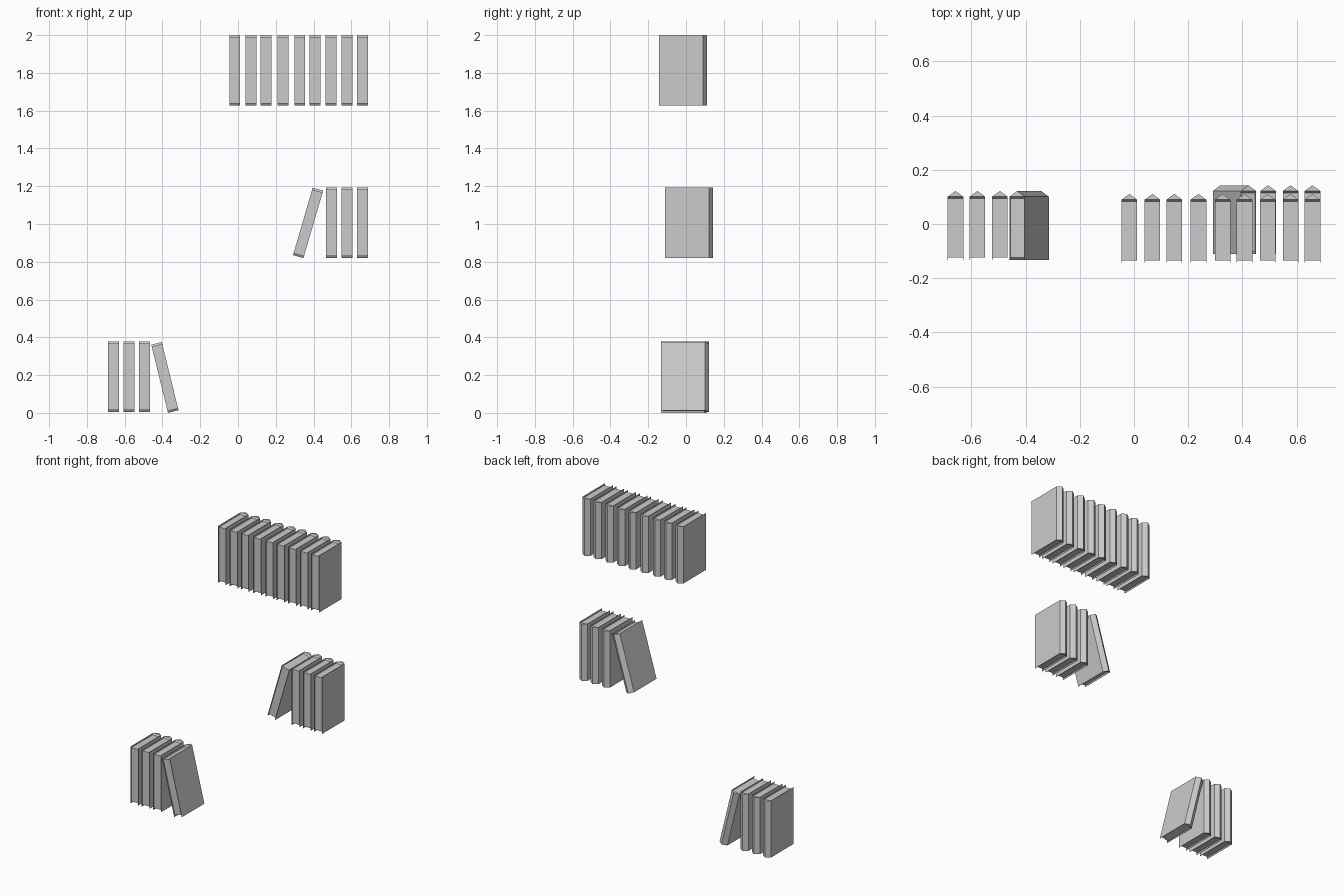
import bpy, bmesh, math
from mathutils import Vector

if "Cube" in bpy.data.objects:
    bpy.data.objects.remove(bpy.data.objects["Cube"])

W, H = 0.0575, 0.372          # book thickness and height
FRONT, SHOULDER, PEAK = -0.127, 0.106, 0.127   # local depth positions
BOARD, INSET = 0.0015, 0.01   # cover board thickness, page recess


def prism(bm, profile, axis):
    """Extrude a closed profile of 3D points along axis."""
    face = bm.faces.new([bm.verts.new(p) for p in profile])
    ext = bmesh.ops.extrude_face_region(bm, geom=[face])
    verts = [g for g in ext["geom"] if isinstance(g, bmesh.types.BMVert)]
    bmesh.ops.translate(bm, verts=verts, vec=Vector(axis))


def make_book_mesh():
    bm = bmesh.new()
    w, h = W / 2, H / 2
    # hard cover: two thin boards joined by a ridged spine
    cover = [(-w, FRONT), (-w, SHOULDER), (0, PEAK), (w, SHOULDER), (w, FRONT),
             (w - BOARD, FRONT), (w - BOARD, SHOULDER),
             (-w + BOARD, SHOULDER), (-w + BOARD, FRONT)]
    prism(bm, [(x, y, -h) for x, y in cover], (0, 0, H))
    # page block: recessed, sloping out to meet the spine
    p = h - INSET
    pages = [(FRONT + 0.009, -p), (SHOULDER - 0.007, -p), (SHOULDER, -h),
             (SHOULDER, h), (SHOULDER - 0.007, p), (FRONT + 0.009, p)]
    inner = w - BOARD
    prism(bm, [(-inner, y, z) for y, z in pages], (2 * inner, 0, 0))
    bmesh.ops.recalc_face_normals(bm, faces=bm.faces)
    mesh = bpy.data.meshes.new("book")
    bm.to_mesh(mesh)
    bm.free()
    return mesh


book_mesh = make_book_mesh()


def add_book(name, x, y, z, lean=0):
    ob = bpy.data.objects.new(name, book_mesh)
    ob.location = (x, y, z)
    ob.rotation_euler = (0, math.radians(lean), 0)
    bpy.context.collection.objects.link(ob)


# top row of upright books
for i, x in enumerate([-0.017, 0.068, 0.149, 0.238, 0.327, 0.408, 0.493, 0.578, 0.659]):
    add_book(f"top_book_{i + 1}", x, -0.016, 1.814)

# middle and bottom rows, mirrored, each with one leaning book
for i, x in enumerate([0.495, 0.578, 0.659]):
    add_book(f"middle_book_{i + 1}", x, 0.016, 1.006)
    add_book(f"bottom_book_{i + 1}", -x, -0.005, 0.192)
add_book("middle_leaning_book", 0.371, 0.016, 1.006, 16.3)
add_book("bottom_leaning_book", -0.387, -0.005, 0.1875, -13.8)
